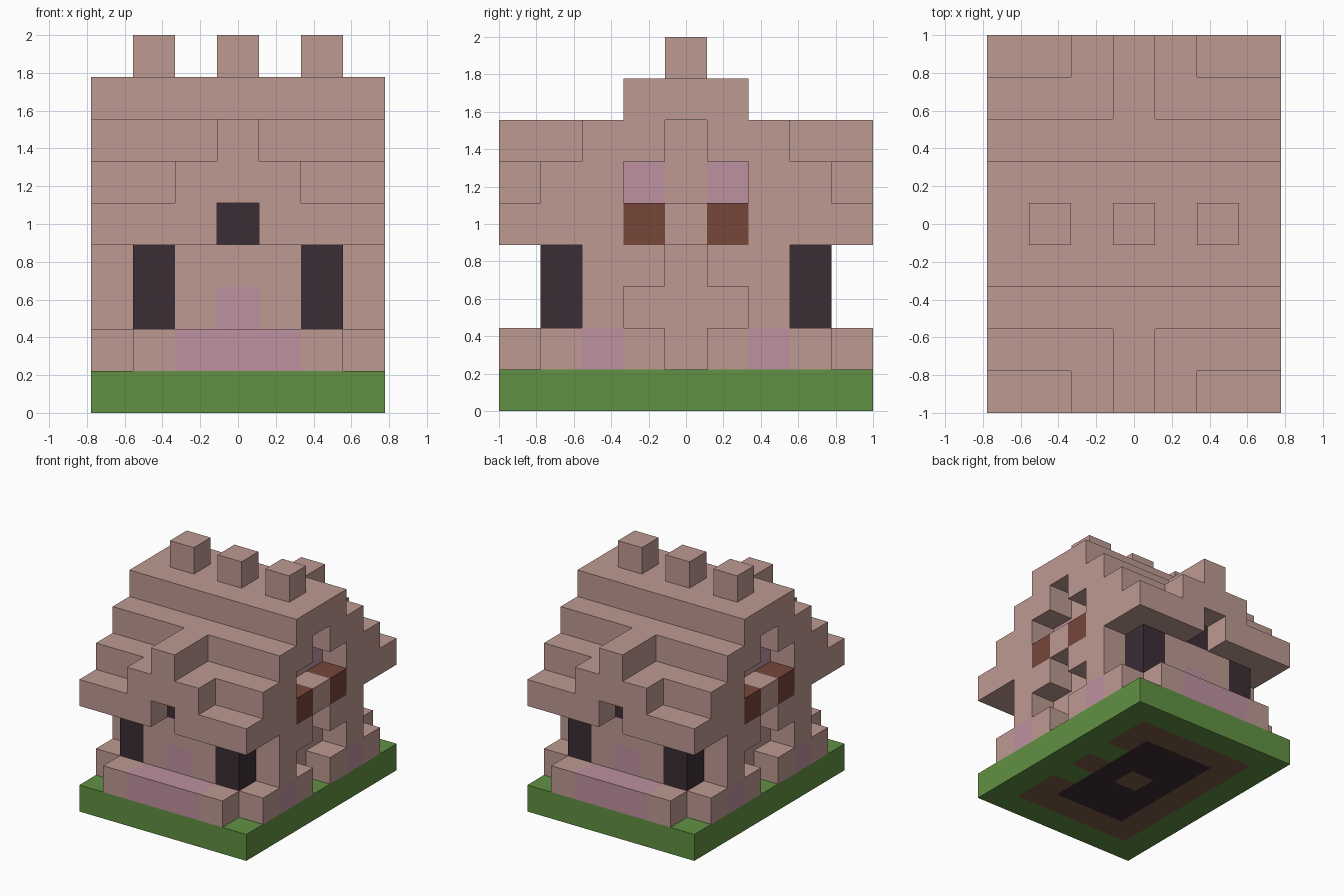
import bpy, bmesh
from mathutils import Vector

cube = bpy.data.objects.get("Cube")
if cube:
    bpy.data.objects.remove(cube, do_unlink=True)

UNIT = 2 / 9
PALETTE = {
    "clay": (190, 154, 146), "grass": (97, 145, 66), "charcoal": (60, 45, 54),
    "rose": (190, 145, 160), "rust": (118, 70, 58), "earth": (122, 90, 68),
}


def linear(c):
    c /= 255
    return c / 12.92 if c <= 0.04045 else ((c + 0.055) / 1.055) ** 2.4


def make_material(name, rgb):
    mat = bpy.data.materials.new(name)
    mat.use_nodes = True
    color = [linear(c) for c in rgb] + [1.0]
    mat.diffuse_color = color
    bsdf = mat.node_tree.nodes["Principled BSDF"]
    bsdf.inputs["Base Color"].default_value = color
    bsdf.inputs["Roughness"].default_value = 0.9
    return mat


MATERIALS = {name: make_material(name, rgb) for name, rgb in PALETTE.items()}
blocks = {}   # grid cell -> (part, colour)


def span(v):
    return range(v[0], v[1] + 1) if isinstance(v, tuple) else (v,)


def fill(part, color, xs, ys, zs):
    """Fill a block range, mirrored left/right and front/back; part None carves."""
    for x in span(xs):
        for y in span(ys):
            for z in span(zs):
                for cell in {(x, y, z), (-x, y, z), (x, -y, z), (-x, -y, z)}:
                    if part:
                        blocks[cell] = (part, color)
                    else:
                        blocks.pop(cell, None)


# Ground slab with the floor pattern on its underside
fill("ground", "grass", (0, 3), (0, 4), 0)
fill("floor", "earth", (0, 2), (0, 3), 0)
fill("floor", "charcoal", (0, 1), (0, 2), 0)
fill("floor", "earth", 0, 0, 0)
for y in (-1, 1):
    blocks[(2, y, 0)] = ("ground", "grass")

# Plinth and walls
fill("plinth", "clay", (0, 3), (0, 3), 1)
fill("plinth", "clay", (0, 2), 4, 1)
fill("walls", "clay", (0, 2), (0, 3), (2, 4))
fill("walls", "clay", (0, 3), (0, 2), (2, 6))

# Stepped roof with gables front and back
fill("roof", "clay", (0, 3), (3, 4), 4)
fill("roof", "clay", (0, 3), 3, 5)
fill("roof", "clay", (0, 3), (0, 1), 7)
fill("gable", "clay", (0, 1), 4, 5)
fill("gable", "clay", 0, (3, 4), 6)
fill(None, None, 0, 4, 4)

# Chimneys along the ridge
for x in (0, 2):
    fill("chimneys", "clay", x, 0, 8)

# Side doorways and windows carved one block deep
for half_width, z in ((0, 1), (1, 2), (0, 3), (1, 5), (0, 6)):
    fill(None, None, 3, (0, half_width), z)

# Dark corner windows and gable vents
fill("corner_windows", "charcoal", 2, 3, (2, 3))
fill("gable_vents", "charcoal", 0, 3, 4)

# Rose accents and rust window boxes
fill("front_and_back_beds", "rose", (0, 1), 4, 1)
fill("front_and_back_doors", "rose", 0, 3, 2)
fill("side_beds", "rose", 3, 2, 1)
fill("side_window_panes", "rose", 2, 1, 5)
fill("window_boxes", "rust", 3, 1, 4)


def build_part(part):
    """Make one mesh from the exposed faces of a part's blocks."""
    cells = {c: v[1] for c, v in blocks.items() if v[0] == part}
    colors = sorted(set(cells.values()))
    bm = bmesh.new()
    for cell, color in cells.items():
        center = (Vector(cell) + Vector((0, 0, 0.5))) * UNIT
        for axis in range(3):
            for sign in (-1, 1):
                step = [0, 0, 0]
                step[axis] = sign
                normal = Vector(step)
                if tuple(c + s for c, s in zip(cell, step)) in blocks:
                    continue
                u = Vector([float(i == (axis + 1) % 3) for i in range(3)])
                v = normal.cross(u)
                corners = [center + (normal + a * u + b * v) * UNIT / 2
                           for a, b in ((-1, -1), (1, -1), (1, 1), (-1, 1))]
                face = bm.faces.new([bm.verts.new(p) for p in corners])
                face.material_index = colors.index(color)
    bmesh.ops.remove_doubles(bm, verts=bm.verts, dist=0.001)
    bmesh.ops.dissolve_limit(bm, angle_limit=0.01, verts=bm.verts,
                             edges=bm.edges, delimit={"MATERIAL"})
    mesh = bpy.data.meshes.new(part)
    bm.to_mesh(mesh)
    bm.free()
    for color in colors:
        mesh.materials.append(MATERIALS[color])
    bpy.context.collection.objects.link(bpy.data.objects.new(part, mesh))


for part_name in sorted({v[0] for v in blocks.values()}):
    build_part(part_name)
